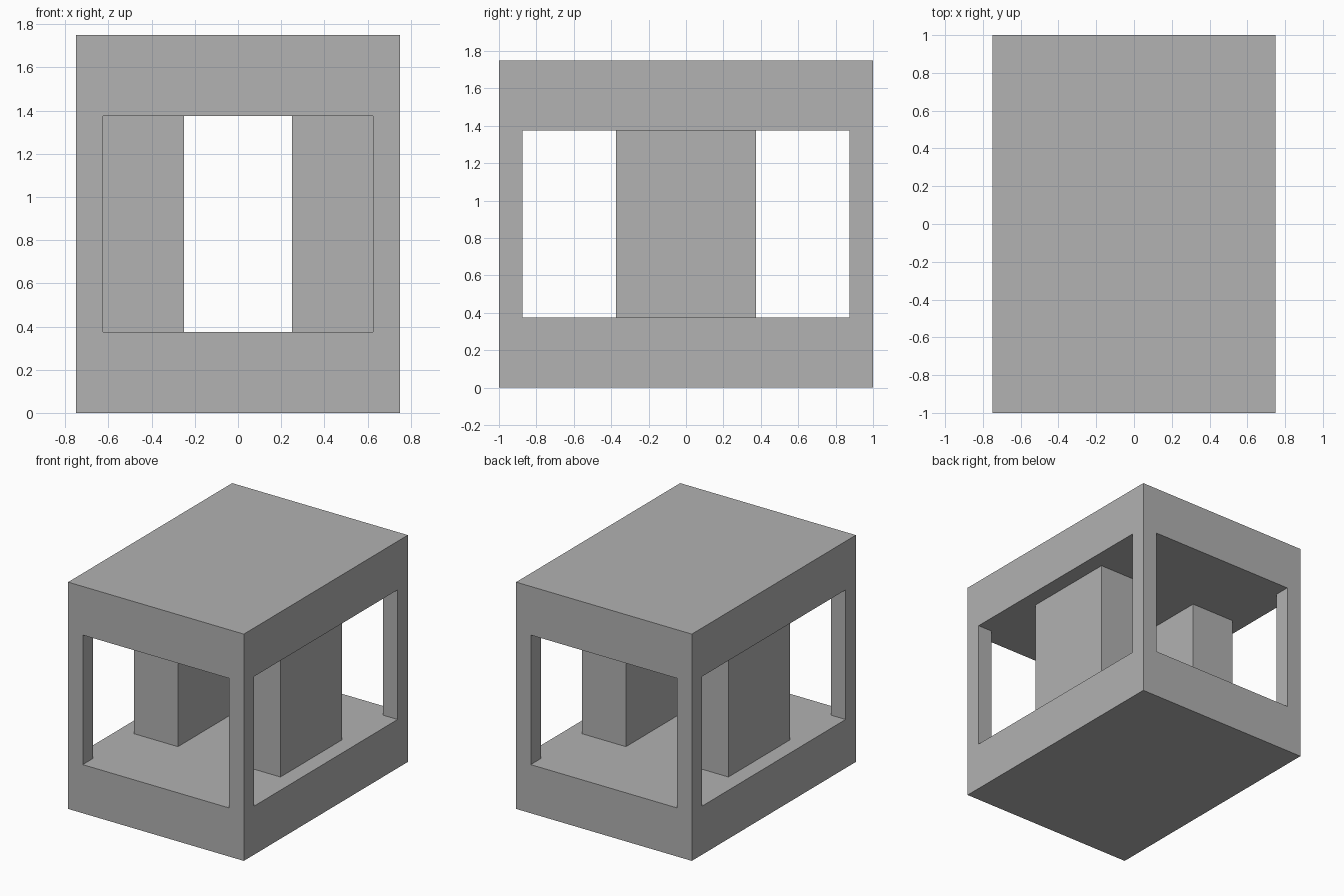
import bpy
import bmesh

if "Cube" in bpy.data.objects:
    bpy.data.objects.remove(bpy.data.objects["Cube"])

W, D, H = 0.75, 1.0, 1.75       # half width, half depth, full height
POST = 0.125                    # corner post thickness
Z0, Z1 = 0.375, 1.375           # opening bottom and top

grey = bpy.data.materials.new("plain grey")
grey.diffuse_color = (0.445, 0.445, 0.445, 1.0)
grey.use_nodes = True
grey.node_tree.nodes["Principled BSDF"].inputs["Base Color"].default_value = grey.diffuse_color


def prism(name, outline, z0, z1, caps=True):
    """Extrude a closed xy outline from z0 to z1."""
    bm = bmesh.new()
    base = bm.faces.new([bm.verts.new((x, y, z0)) for x, y in outline])
    res = bmesh.ops.extrude_face_region(bm, geom=[base], use_keep_orig=True)
    top = [v for v in res["geom"] if isinstance(v, bmesh.types.BMVert)]
    bmesh.ops.translate(bm, verts=top, vec=(0, 0, z1 - z0))
    bmesh.ops.recalc_face_normals(bm, faces=bm.faces[:])
    if not caps:
        ends = [f for f in bm.faces if abs(f.normal.z) > 0.5]
        bmesh.ops.delete(bm, geom=ends, context='FACES_ONLY')
    mesh = bpy.data.meshes.new(name)
    bm.to_mesh(mesh)
    bm.free()
    mesh.materials.append(grey)
    obj = bpy.data.objects.new(name, mesh)
    bpy.context.collection.objects.link(obj)
    return obj


def rect(x0, x1, y0, y1):
    return [(x0, y0), (x1, y0), (x1, y1), (x0, y1)]


# outer block, hollowed by a cross-shaped cutter that leaves four corner posts
frame = prism("frame", rect(-W, W, -D, D), 0, H)
ix, iy, ox, oy = W - POST, D - POST, W + 0.2, D + 0.2
cross = [(-ix, -oy), (ix, -oy), (ix, -iy), (ox, -iy), (ox, iy), (ix, iy),
         (ix, oy), (-ix, oy), (-ix, iy), (-ox, iy), (-ox, -iy), (-ix, -iy)]
cutter = prism("opening_cutter", cross, Z0, Z1)
cutter.hide_render = True
cutter.hide_viewport = True
cut = frame.modifiers.new("openings", 'BOOLEAN')
cut.operation = 'DIFFERENCE'
cut.solver = 'EXACT'
cut.object = cutter

# two inner pillars between floor and ceiling
for side, x0, x1 in (("left", -0.625, -0.25), ("right", 0.25, 0.625)):
    prism(side + "_pillar", rect(x0, x1, -0.375, 0.375), Z0, Z1, caps=False)
